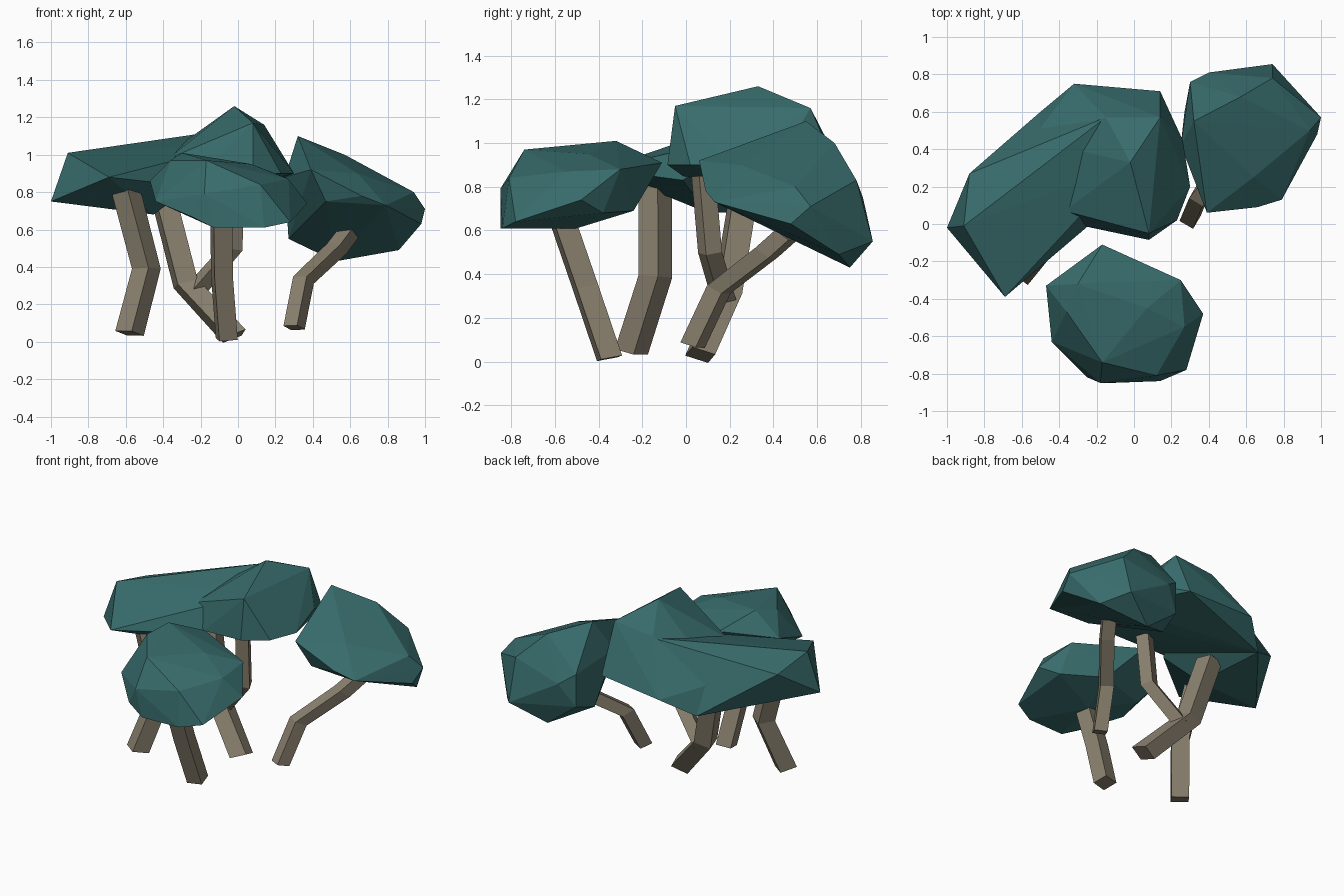
import bpy, bmesh
from mathutils import Vector


def material(name, rgb):
    m = bpy.data.materials.new(name)
    m.diffuse_color = (*rgb, 1)
    return m


LEAF = material("leaf_teal", (0.04, 0.15, 0.15))
BARK = material("bark", (0.25, 0.215, 0.155))


def finish(bm, name, mat):
    bmesh.ops.recalc_face_normals(bm, faces=bm.faces)
    mesh = bpy.data.meshes.new(name)
    bm.to_mesh(mesh)
    bm.free()
    mesh.materials.append(mat)
    ob = bpy.data.objects.new(name, mesh)
    bpy.context.collection.objects.link(ob)
    return ob


def clump(name, points):
    """Faceted foliage: the convex hull of a few corner points."""
    bm = bmesh.new()
    for p in points:
        bm.verts.new(p)
    bmesh.ops.convex_hull(bm, input=bm.verts)
    loose = [v for v in bm.verts if not v.link_faces]
    bmesh.ops.delete(bm, geom=loose, context='VERTS')
    return finish(bm, name, LEAF)


def trunk(name, path, half, facing):
    """Four-sided limb swept along a bent path."""
    bm = bmesh.new()
    pts = [Vector(p) for p in path]
    rings = []
    for i, p in enumerate(pts):
        a, b = pts[max(i - 1, 0)], pts[min(i + 1, len(pts) - 1)]
        t = ((b - a).normalized() + Vector((0, 0, 0.7))).normalized()
        u = Vector((*facing, 0))
        u = (u - t * u.dot(t)).normalized()
        w = t.cross(u)
        rings.append([bm.verts.new(p + (u * sx + w * sy) * half)
                      for sx, sy in ((1, 1), (-1, 1), (-1, -1), (1, -1))])
    for r, s in zip(rings, rings[1:]):
        for k in range(4):
            bm.faces.new((r[k], r[(k + 1) % 4], s[(k + 1) % 4], s[k]))
    bm.faces.new(rings[0])
    bm.faces.new(rings[-1])
    return finish(bm, name, BARK)


# Front foliage
clump("front_foliage", [
    (-.47, -.33, .86), (-.17, -.11, .91), (.25, -.30, .88), (.37, -.48, .74),
    (.28, -.78, .64), (.14, -.84, .61), (-.13, -.85, .61), (-.25, -.82, .67),
    (-.44, -.63, .75), (-.30, -.32, 1.01), (-.36, -.47, .97), (-.17, -.74, .97),
    (-.18, -.85, .79), (.12, -.81, .84), (.07, -.45, .95), (.27, -.55, .87),
    (-.05, -.50, .61), (.28, -.38, .68), (-.36, -.40, .72), (.02, -.24, .69)])

# Right foliage
clump("right_foliage", [
    (.32, .55, 1.10), (.57, .68, 1.0), (.39, .06, .92), (.47, .12, .75),
    (.66, .09, .78), (.79, .13, .73), (.64, .25, .90), (.94, .50, .80),
    (1.0, .57, .71), (.98, .48, .63), (.74, .78, .83), (.74, .855, .55),
    (.86, .70, .49), (.52, .75, .43), (.30, .76, .60), (.40, .81, .75),
    (.27, .60, .55), (.25, .42, .88), (.30, .76, .82)])

# Tall middle foliage
clump("middle_foliage", [
    (-.02, .33, 1.26), (-.15, .57, 1.13), (.14, .57, 1.16), (.08, -.05, 1.17),
    (.08, -.085, .90), (.23, .02, .90), (.30, .20, .90), (.26, .45, .96),
    (.14, .71, .84), (-.32, .75, .81), (-.50, .60, .69), (-.55, .45, .88),
    (-.37, .07, .98), (-.25, -.015, .85)])

# Long left foliage
clump("left_foliage", [
    (-1.0, -.02, .75), (-.69, -.39, .88), (-.91, -.01, 1.01), (-.88, .27, .95),
    (-.70, .34, .98), (-.37, .07, .98), (-.25, -.015, .83), (-.55, .45, .89),
    (-.50, .60, .69), (-.15, .57, 1.12), (-.02, .33, 1.05), (-.45, .10, .68)])

# Trunks and the forked limb
trunk("left_trunk", [(-.58, -.25, .045), (-.49, -.14, .39), (-.60, -.14, .81)], .055, (.8, -.6))
trunk("front_trunk", [(-.06, -.35, .015), (-.085, -.46, .34), (-.09, -.57, .66)], .05, (.98, .2))
trunk("right_trunk", [(.30, .03, .075), (.35, .15, .33), (.53, .37, .50), (.59, .46, .58)],
      .042, (.85, -.5))
trunk("middle_trunk", [(-.02, .065, .03), (-.28, .19, .31), (-.39, .26, .74)], .056, (.97, .2))
trunk("middle_branch", [(-.24, .18, .26), (-.03, .11, .50), (-.02, .08, .85)], .041, (.9, .43))
